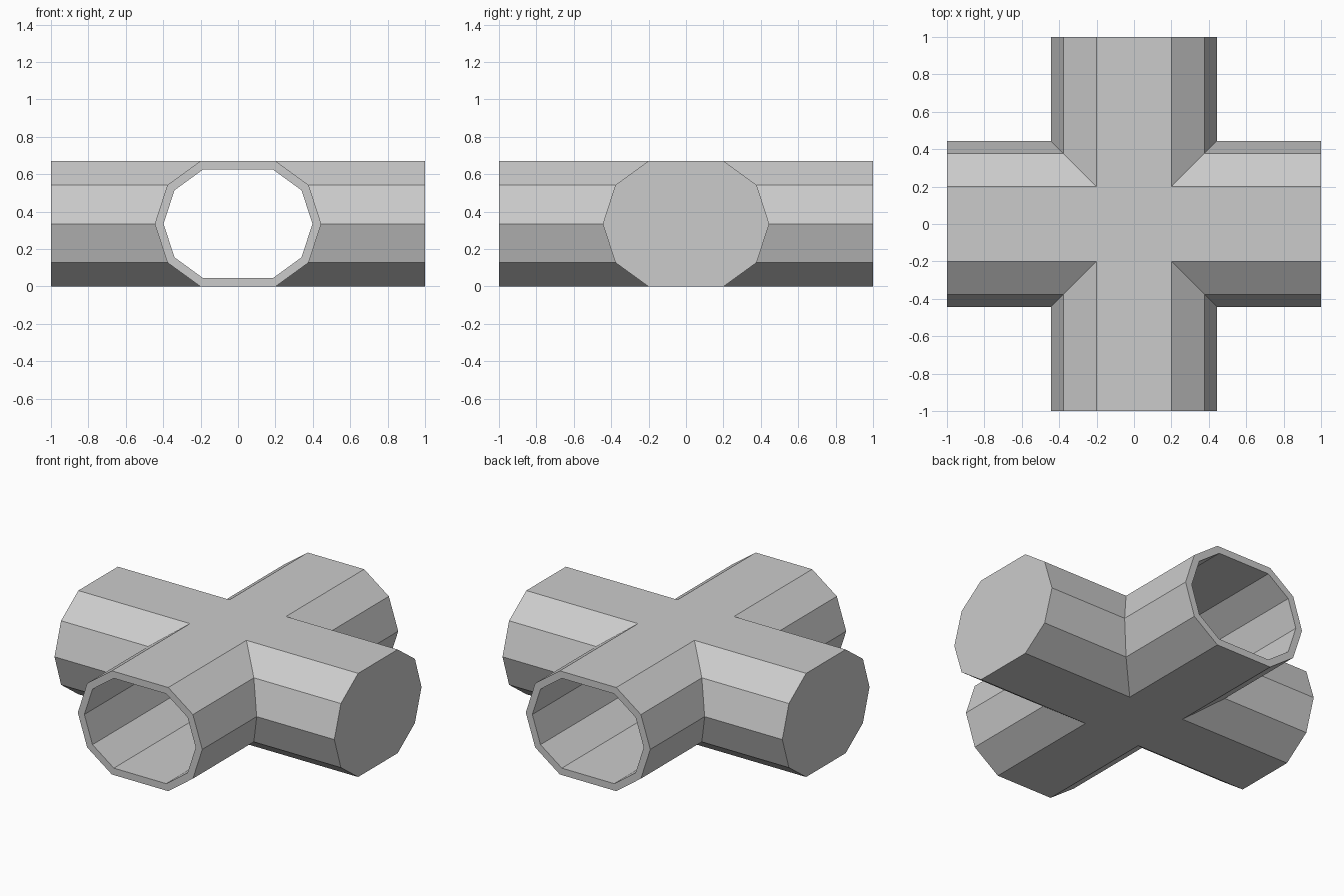
import bpy, bmesh, math

if "Cube" in bpy.data.objects:
    bpy.data.objects.remove(bpy.data.objects["Cube"])

MID_Z = 0.335
STRETCH = 0.093   # decagon halves are pulled apart sideways by this much


def decagon(radius):
    """Ten (side, height) points of a widened decagon with a flat top."""
    pts = []
    for i in range(10):
        a = math.radians(36 * i)
        side = radius * math.cos(a)
        pts.append((side + math.copysign(STRETCH, side),
                    MID_Z + radius * math.sin(a)))
    return pts


def prism(name, radius, half_length, axis):
    """Closed decagonal prism along the x or y axis."""
    bm = bmesh.new()
    rings = []
    for end in (-half_length, half_length):
        rings.append([bm.verts.new((s, end, z) if axis == 'y' else (end, s, z))
                      for s, z in decagon(radius)])
    for ring in rings:
        bm.faces.new(ring)
    for i in range(10):
        j = (i + 1) % 10
        bm.faces.new((rings[0][i], rings[0][j], rings[1][j], rings[1][i]))
    bmesh.ops.recalc_face_normals(bm, faces=bm.faces)
    mesh = bpy.data.meshes.new(name)
    bm.to_mesh(mesh)
    bm.free()
    obj = bpy.data.objects.new(name, mesh)
    bpy.context.collection.objects.link(obj)
    return obj


def combine(target, other, operation):
    mod = target.modifiers.new(operation.lower(), 'BOOLEAN')
    mod.operation = operation
    mod.solver = 'EXACT'
    mod.object = other
    bpy.context.view_layer.objects.active = target
    bpy.ops.object.modifier_apply(modifier=mod.name)
    bpy.data.objects.remove(other)


# Crossing: open front-to-back tube joined to the closed left-to-right arms
crossing = prism("tunnel_crossing", 0.352, 1.0, 'y')
combine(crossing, prism("side_arms", 0.352, 1.0, 'x'), 'UNION')

# Straight bore through the front-to-back tube
combine(crossing, prism("bore_cutter", 0.305, 1.2, 'y'), 'DIFFERENCE')
